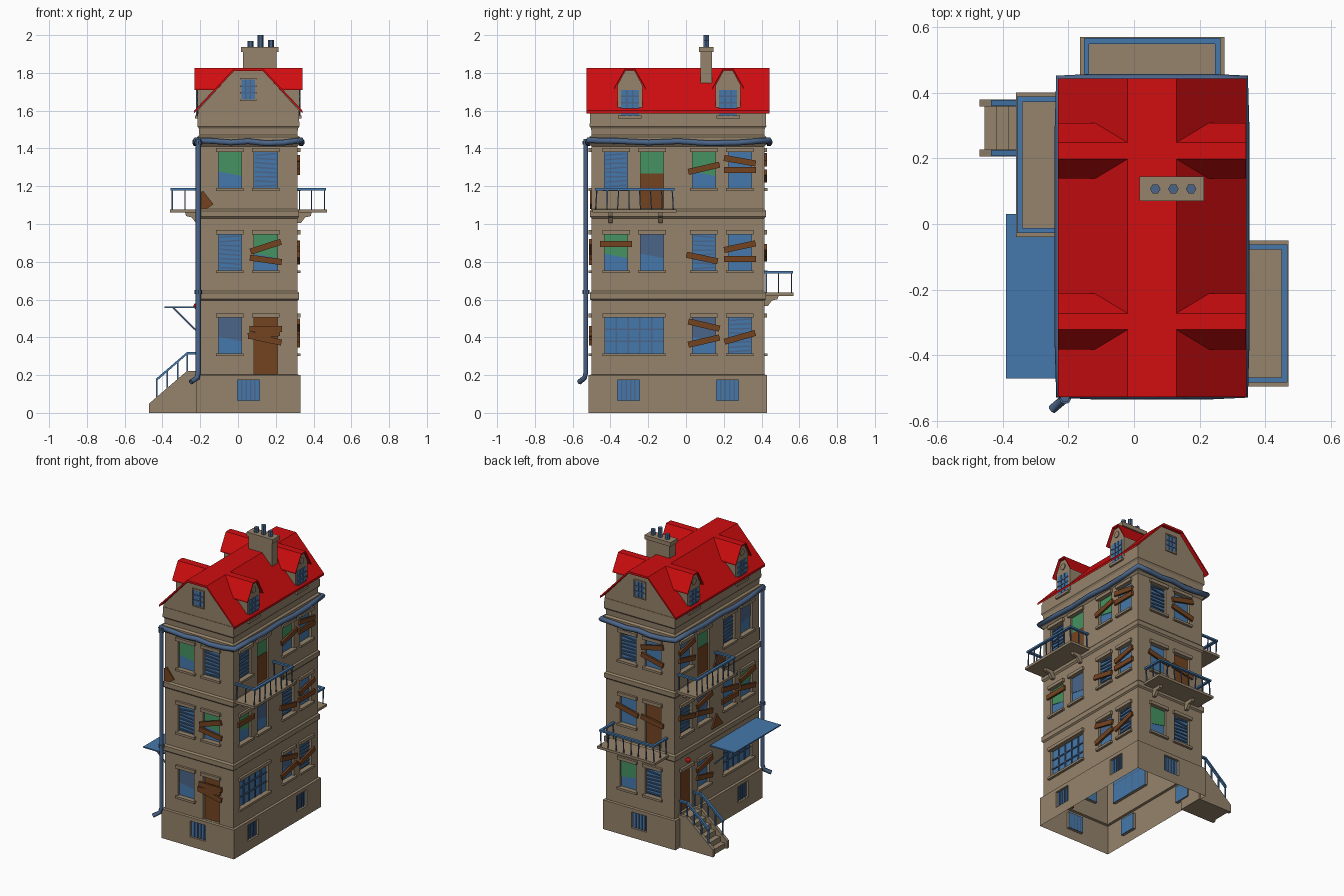
import bpy, bmesh, math, random

if "Cube" in bpy.data.objects:
    bpy.data.objects.remove(bpy.data.objects["Cube"])
random.seed(4)

def material(name, rgb):
    m = bpy.data.materials.new(name)
    m.diffuse_color = (*rgb, 1)
    m.use_nodes = True
    m.node_tree.nodes["Principled BSDF"].inputs["Base Color"].default_value = m.diffuse_color
    return m
TAN = material("tan stone", (0.30, 0.228, 0.146))
RED = material("red roof", (0.64, 0.004, 0.005))
BLUE = material("blue glass", (0.06, 0.19, 0.41))
SLATE = material("slate blue", (0.07, 0.13, 0.25))
GREEN = material("green curtain", (0.06, 0.29, 0.12))
BROWN = material("brown wood", (0.175, 0.056, 0.015))

# Wall frames: u along the wall, z up, d outwards
def front(u, z, d): return (u, -0.5 - d, z)
def back(u, z, d): return (u, 0.415 + d, z)
def right(u, z, d): return (0.315 + d, u, z)
def left(u, z, d): return (-0.205 - d, u, z)
def plan(x, y, z): return (x, y, z)
def side(x, z, y): return (x, y, z)

def mesh_object(name, bm, mat):
    bmesh.ops.recalc_face_normals(bm, faces=bm.faces)
    me = bpy.data.meshes.new(name)
    bm.to_mesh(me)
    bm.free()
    me.materials.append(mat)
    ob = bpy.data.objects.new(name, me)
    bpy.context.collection.objects.link(ob)
    return ob

def add_prism(bm, pts, f, a, b):
    lo = [bm.verts.new(f(p[0], p[1], a)) for p in pts]
    hi = [bm.verts.new(f(p[0], p[1], b)) for p in pts]
    n = len(pts)
    bm.faces.new(lo)
    bm.faces.new(hi[::-1])
    for i in range(n):
        j = (i + 1) % n
        bm.faces.new((lo[i], hi[i], hi[j], lo[j]))

def prism(name, pts, f, a, b, mat):
    bm = bmesh.new()
    add_prism(bm, pts, f, a, b)
    return mesh_object(name, bm, mat)

def rect(u0, u1, z0, z1, deg=0):
    c, s = math.cos(math.radians(deg)), math.sin(math.radians(deg))
    cu, cz, w, h = (u0 + u1) / 2, (z0 + z1) / 2, (u1 - u0) / 2, (z1 - z0) / 2
    return [(cu + a * c - b * s, cz + a * s + b * c) for a, b in ((-w, -h), (w, -h), (w, h), (-w, h))]

def ngon(x, y, r, n):
    return [(x + r * math.cos(i * math.tau / n), y + r * math.sin(i * math.tau / n)) for i in range(n)]

def tube(name, pts, r, mat, cyclic=False):
    cu = bpy.data.curves.new(name, 'CURVE')
    cu.dimensions = '3D'
    cu.bevel_depth, cu.bevel_resolution, cu.use_fill_caps = r, 1, True
    sp = cu.splines.new('POLY')
    sp.points.add(len(pts) - 1)
    for p, q in zip(sp.points, pts):
        p.co = (*q, 1)
    sp.use_cyclic_u = cyclic
    cu.materials.append(mat)
    bpy.context.collection.objects.link(bpy.data.objects.new(name, cu))

cuts = bmesh.new()

def opening(f, u0, u1, z0, z1, kind, boards=(), d=0.0, trim=True):
    """Recessed window or door with glass, filling, trim and nailed boards."""
    add_prism(cuts, rect(u0, u1, z0, z1), f, d - 0.02, d + 0.05)
    g, h, w = d - 0.02, z1 - z0, u1 - u0
    prism("pane", rect(u0, u1, z0, z1), f, g, g + 0.003, BROWN if kind == "door" else BLUE)
    if kind in ("green", "slate", "balcony"):
        k = z0 + h * (0.4 if kind != "balcony" else 0.62)
        s = 0.012 if kind != "balcony" else 0
        prism("curtain", [(u0, k + s), (u1, k - s), (u1, z1), (u0, z1)], f, g, g + 0.006,
              SLATE if kind == "slate" else GREEN)
        if kind == "balcony":
            prism("balcony_door", rect(u0, u1, z0, k), f, g, g + 0.01, BROWN)
    if kind == "blind":
        for i in range(8):
            z = z0 + h * (i + 0.5) / 8
            prism("blind_slat", rect(u0 + .005, u1 - .005, z - .004, z + .004, random.uniform(-6, 6)),
                  f, g + 0.003, g + 0.01, SLATE)
    nu, nz = {"grid": (5, 3), "bars": (5, 1), "small": (3, 4)}.get(kind, (1, 1))
    for i in range(1, nu):
        u = u0 + w * i / nu
        prism("mullion", rect(u - .004, u + .004, z0, z1), f, g, g + 0.009, SLATE)
    for i in range(1, nz):
        z = z0 + h * i / nz
        prism("crossbar", rect(u0, u1, z - .004, z + .004), f, g, g + 0.009, SLATE)
    if trim:
        prism("lintel", rect(u0 - .012, u1 + .012, z1, z1 + .022), f, d, d + 0.015, TAN)
        if kind not in ("door", "balcony"):
            prism("sill", rect(u0 - .012, u1 + .012, z0 - .015, z0), f, d, d + 0.017, TAN)
    cu, cz = (u0 + u1) / 2, (z0 + z1) / 2
    for du, dz, deg in boards:
        prism("board", rect(cu + du - .085, cu + du + .085, cz + dz - .016, cz + dz + .016, deg),
              f, d + 0.001, d + 0.014, BROWN)

X2 = ((-.04, -.011, 17), (0, -.05, -9))
B2 = ((0, .03, 12), (0, -.035, 0))
V2 = ((0, .055, -13), (0, -.03, 13))
ONE = ((0, .01, 13),)
Z = (0.41, 0.85, 1.285)
# (wall, u centre, floor, filling, boards)
for f, u, fl, kind, bd in [
    (front, -.043, 0, "slate", ()), (front, -.043, 1, "blind", ()), (front, .147, 1, "green", ((0, .03, 18), (0, -.04, -8))),
    (front, -.043, 2, "green", ()), (front, .147, 2, "blind", ()),
    (right, .095, 0, "slate", V2), (right, .285, 0, "blind", ((.0, -.01, 16),)),
    (right, -.37, 1, "green", ((0, .045, 0),)), (right, -.18, 1, "slate", ()),
    (right, .095, 1, "blind", ((-.01, -.03, -12),)), (right, .285, 1, "open", B2),
    (right, -.37, 2, "blind", ()), (right, .095, 2, "green", ONE), (right, .285, 2, "open", ((0, .05, -10), (0, 0, 0))),
    (back, .15, 0, "green", ()), (back, -.04, 0, "blind", ()), (back, .15, 1, "open", ONE),
    (back, .15, 2, "blind", ()), (back, -.04, 2, "open", V2),
    (left, .10, 0, "open", V2), (left, .29, 1, "blind", ONE), (left, .10, 1, "slate", V2),
    (left, -.175, 1, "open", B2), (left, -.365, 1, "green", V2),
    (left, .29, 2, "open", V2), (left, -.175, 2, "blind", ()), (left, -.365, 2, "slate", ())]:
    opening(f, u - .061, u + .061, Z[fl] - .095, Z[fl] + .095, kind, bd)
# Doors, shop windows and basement windows
opening(front, .086, .208, .205, .505, "door", ((0, .09, 0), (0, .035, -12), (-.01, .06, 5)))
opening(left, .229, .351, .22, .505, "door")
opening(back, -.101, .021, .66, .945, "door", ((0, .03, 10),))
opening(right, -.241, -.119, 1.085, 1.38, "balcony")
opening(left, .039, .161, 1.085, 1.38, "balcony")
opening(right, -.43, -.12, .315, .505, "grid")
opening(left, -.425, -.115, .315, .505, "grid")
for f, u in ((front, .055), (back, .055), (right, -.305), (right, .22), (left, -.305), (left, .22)):
    opening(f, u - .058, u + .058, .065, .175, "bars", (), .015, False)

# Building shell: stacked rectangles with plinth and cornices, open underneath
sections = [(0, .015), (.2, .015), (.203, 0), (.595, 0), (.603, .009), (.635, .009), (.645, 0), (1.03, 0),
            (1.04, .009), (1.07, .009), (1.08, 0), (1.41, 0), (1.425, .012), (1.46, .012), (1.47, 0),
            (1.505, .002), (1.517, .01), (1.585, .008)]
bm = bmesh.new()
rings = [[bm.verts.new((x, y, z)) for x, y in rect(-.205 - o, .315 + o, -.5 - o, .415 + o)] for z, o in sections]
for a, b in zip(rings, rings[1:]):
    for i in range(4):
        bm.faces.new((a[i], a[(i + 1) % 4], b[(i + 1) % 4], b[i]))
bm.faces.new(rings[0])
bm.faces.new(rings[-1])
house = mesh_object("house_walls", bm, TAN)
cutter = mesh_object("opening_cutter", cuts, TAN)
cutter.hide_render = True
mod = house.modifiers.new("openings", 'BOOLEAN')
mod.operation, mod.solver, mod.object = 'DIFFERENCE', 'EXACT', cutter
bpy.context.view_layer.objects.active = house
bpy.ops.object.modifier_apply(modifier=mod.name)
bpy.data.objects.remove(cutter)
bm = bmesh.new()
bm.from_mesh(house.data)
bmesh.ops.delete(bm, geom=[f for f in bm.faces if f.calc_center_median().z < .001], context='FACES')
bm.to_mesh(house.data)
bm.free()

# Main roof and gables
prism("gable_walls", [(-.21, 1.58), (-.21, 1.605), (-.022, 1.81), (.132, 1.81), (.32, 1.605), (.32, 1.58)],
      side, -.505, .42, TAN)
def shell(pts, t): return pts + [(a, b - t) for a, b in reversed(pts)]
prism("main_roof", shell([(-.232, 1.6), (-.02, 1.825), (.13, 1.825), (.342, 1.6)], .014), side, -.527, .443, RED)
for f in (front, back):
    prism("attic_pane", rect(.018, .09, 1.66, 1.765), f, .005, .008, BLUE)
    for u in (.014, .042, .066, .094):
        prism("attic_bar", rect(u - .004, u + .004, 1.655, 1.77), f, .005, .012, TAN if u in (.014, .094) else SLATE)
    for z in (1.655, 1.695, 1.73, 1.77):
        prism("attic_bar", rect(.01, .098, z - .004, z + .004), f, .005, .013, TAN if z in (1.655, 1.77) else SLATE)

# Four dormers
for f in (left, right):
    for c in (-.297, .223):
        prism("dormer_wall", [(c + a, z) for a, z in ((-.066, 1.565), (-.066, 1.735), (-.025, 1.812), (.025, 1.812),
              (.066, 1.735), (.066, 1.565))], f, -.18, .01, TAN)
        prism("dormer_roof", shell([(c - .085, 1.72), (c - .025, 1.826), (c + .025, 1.826), (c + .085, 1.72)], .01),
              f, -.187, .026, RED)
        prism("dormer_pane", rect(c - .048, c + .048, 1.575, 1.71), f, .01, .013, BLUE)
        for u in (-.016, .016):
            prism("dormer_bar", rect(c + u - .004, c + u + .004, 1.575, 1.71), f, .01, .017, SLATE)
        for z in (1.61, 1.642, 1.676):
            prism("dormer_bar", rect(c - .048, c + .048, z - .004, z + .004), f, .01, .017, SLATE)
        prism("dormer_sill", rect(c - .062, c + .062, 1.558, 1.575), f, .005, .022, TAN)
        prism("dormer_rosette", ngon(c, 1.765, .022, 12), f, .01, .016, TAN)

# Chimney with three pots
prism("chimney", rect(.027, .203, .076, .138), plan, 1.74, 1.915, TAN)
prism("chimney_cap", rect(.016, .214, .07, .145), plan, 1.91, 1.938, TAN)
for x, z in ((.065, 1.97), (.12, 2.0), (.174, 1.975)):
    prism("chimney_pot", ngon(x, .107, .016, 6), plan, 1.935, z, SLATE)

# Sagging gutter and downpipe
corners = [(-.225, -.517), (.335, -.517), (.335, .44), (-.225, .44)]
sag = (.008, .004, -.004, .003, -.008, -.004)
loop = []
for i in range(4):
    (x0, y0), (x1, y1) = corners[i], corners[(i + 1) % 4]
    loop += [(x0 + (x1 - x0) * k / 6, y0 + (y1 - y0) * k / 6, 1.435 + sag[k]) for k in range(6)]
tube("gutter", loop, .017, SLATE, True)
tube("downpipe", [(-.21, -.53, 1.45), (-.21, -.53, .215), (-.217, -.537, .185), (-.25, -.565, .163)], .014, SLATE)
for z in (.64, 1.43):
    prism("pipe_collar", ngon(-.21, -.53, .019, 8), plan, z - .01, z + .01, SLATE)

# Balconies with brackets and railings
for f, u0, u1, z in ((right, -.495, -.05, 1.06), (left, -.04, .4, 1.06), (back, -.165, .275, .62)):
    prism("balcony_slab", rect(u0, u1, z, z + .017), f, 0, .155, TAN)
    t, a, b = z + .13, u0 + .012, u1 - .012
    for p, q, d0, d1 in ((a, b, .134, .152), (a, a + .016, 0, .152), (b - .016, b, 0, .152)):
        prism("handrail", rect(p, q, t - .012, t), f, d0, d1, BLUE)
    spots = [(a + .008 + (b - a - .016) * i / 7, .143) for i in range(8)] + [(u, d) for u in (a + .008, b - .008) for d in (.01, .075)]
    for u, d in spots:
        prism("baluster", rect(u - .003, u + .003, z + .015, t - .005, random.uniform(-4, 4)), f, d - .003, d + .003, SLATE)
    for u in (u0 + .095, u1 - .085):
        prism("bracket", [(0, z), (.075, z), (.07, z - .018), (.04, z - .025), (.018, z - .055), (0, z - .055)],
              lambda d, h, e: f(e, h, d), u - .01, u + .01, TAN)

# Entrance steps with side walls and railings
for y in (.205, .358):
    prism("stair_wall", [(-.47, 0), (-.47, .05), (-.27, .222), (-.21, .222), (-.21, 0)], side, y, y + .022, TAN)
    m = y + .011
    rail = [(-.435, .165), (-.435, .18), (-.27, .322), (-.212, .322), (-.212, .31), (-.268, .31)]
    prism("stair_rail", rail, side, m - .009, m + .009, BLUE)
    for x, z0, z1 in ((-.43, .08, .175), (-.375, .13, .225), (-.32, .175, .27), (-.268, .215, .315), (-.218, .215, .315)):
        prism("stair_post", rect(x - .004, x + .004, z0, z1), side, m - .004, m + .004, BLUE)
for i in range(6):
    prism("step", rect(-.455 + i * .036, -.21, i * .035, (i + 1) * .035), side, .222, .362, TAN)

# Awning, red lamp and nailed corner patches
prism("awning", rect(-.47, .03, .556, .564), left, 0, .185, BLUE)
for y in (-.42, -.02):
    tube("awning_strut", [(-.205, y, .42), (-.345, y, .558)], .005, SLATE)
bpy.ops.mesh.primitive_uv_sphere_add(segments=12, ring_count=8, radius=.016, location=(-.22, .29, .565))
bpy.context.object.name = "door_lamp"
bpy.context.object.data.materials.append(RED)
prism("front_patch", [(-.205, 1.08), (-.165, 1.08), (-.13, 1.105), (-.185, 1.175), (-.205, 1.165)], front, 0, .009, BROWN)
for u, z in ((-.06, 1.09), (-.04, .67)):
    prism("side_patch", [(u - .06, z), (u + .06, z), (u + .01, z + .09)], left, 0, .009, BROWN)
